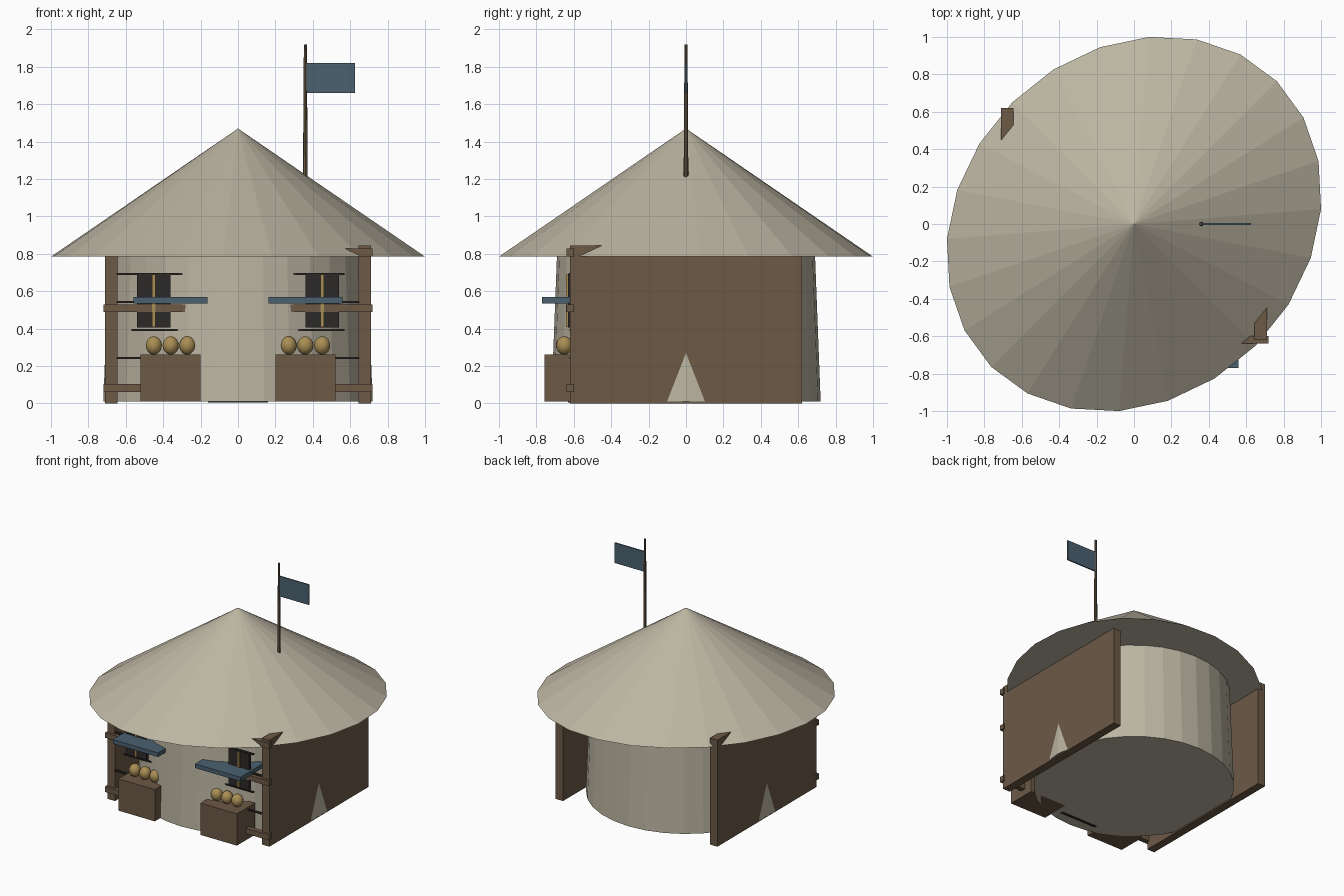
import bpy, bmesh
from math import radians
from mathutils import Matrix, Vector

if "Cube" in bpy.data.objects:
    bpy.data.objects.remove(bpy.data.objects["Cube"])


def material(name, rgb):
    m = bpy.data.materials.new(name)
    m.diffuse_color = (*rgb, 1)
    m.use_nodes = True
    m.node_tree.nodes["Principled BSDF"].inputs["Base Color"].default_value = m.diffuse_color
    return m


PLASTER = material("plaster", (0.50, 0.46, 0.36))
WOOD = material("wood", (0.15, 0.10, 0.062))
CLOTH = material("blue_cloth", (0.07, 0.12, 0.16))
GOLD = material("gold", (0.40, 0.27, 0.09))
DARK = material("dark", (0.025, 0.023, 0.02))


def finish(name, bm, mat, smooth=False):
    mesh = bpy.data.meshes.new(name)
    bm.to_mesh(mesh)
    bm.free()
    for p in mesh.polygons:
        p.use_smooth = smooth
    mesh.materials.append(mat)
    ob = bpy.data.objects.new(name, mesh)
    bpy.context.collection.objects.link(ob)
    return ob


def box(name, x, y, z, mat):
    """Box from (min, max) pairs on each axis."""
    bm = bmesh.new()
    size = [b - a for a, b in (x, y, z)]
    mid = Vector([(a + b) / 2 for a, b in (x, y, z)])
    bmesh.ops.create_cube(bm, size=1, matrix=Matrix.Translation(mid) @ Matrix.Diagonal((*size, 1)))
    return finish(name, bm, mat)


def cone(name, x, y, z, r1, r2, sides, mat, xform=Matrix()):
    bm = bmesh.new()
    bmesh.ops.create_cone(bm, cap_ends=True, segments=sides, radius1=r1, radius2=r2, depth=z[1] - z[0],
                          matrix=Matrix.Translation((x, y, (z[0] + z[1]) / 2)) @ xform)
    return finish(name, bm, mat)


# Round wall and the oval roof, whose long axis runs diagonally
cone("round_wall", 0, 0, (0.01, 0.79), 0.72, 0.69, 32, PLASTER)
cone("roof", 0, 0, (0.785, 1.47), 1, 0, 24, PLASTER,
     Matrix.Rotation(radians(45), 4, 'Z') @ Matrix.Diagonal((1.08, 0.92, 1, 1)))

# Flag on its tapered pole
cone("flag_pole", 0.36, 0, (1.17, 1.92), 0.013, 0.008, 8, WOOD)
box("flag", (0.365, 0.625), (-0.005, 0.005), (1.66, 1.82), CLOTH)

# Front rails and the thin plank lines behind them
for name, z in (("lower_rail", (0.06, 0.103)), ("middle_rail", (0.49, 0.53)), ("upper_rail", (0.785, 0.828))):
    box(name, (-0.72, 0.72), (-0.64, -0.60), z, WOOD)
for i, (x0, x1) in enumerate(((-0.65, 0.65), (-0.57, 0.57), (-0.65, 0.65), (-0.65, 0.57))):
    z = 0.243 + 0.15 * i
    box("plank_line", (x0, x1), (-0.624, -0.606), (z - 0.005, z + 0.005), DARK)

# Door slab sunk in the wall
box("door", (-0.16, 0.16), (-0.63, -0.61), (0.005, 0.45), DARK)

# Parts repeated on both sides
for side, s in (("left", -1), ("right", 1)):
    def span(a, b):
        return tuple(sorted((s * a, s * b)))

    box(side + "_side_panel", span(0.645, 0.71), (-0.62, 0.62), (0, 0.845), WOOD)
    box(side + "_window", span(0.36, 0.54), (-0.632, -0.61), (0.405, 0.695), DARK)
    box(side + "_window_bar", span(0.441, 0.459), (-0.642, -0.625), (0.41, 0.69), GOLD)
    box(side + "_awning", span(0.163, 0.56), (-0.77, -0.47), (0.535, 0.568), CLOTH)
    box(side + "_counter", span(0.20, 0.52), (-0.757, -0.53), (0.01, 0.262), WOOD)
    # Round fruit on the counter
    for x in (0.27, 0.36, 0.45):
        bm = bmesh.new()
        bmesh.ops.create_uvsphere(bm, u_segments=14, v_segments=10, radius=1,
                                  matrix=Matrix.Translation((s * x, -0.65, 0.31))
                                  @ Matrix.Diagonal((0.044, 0.044, 0.049, 1)))
        finish(side + "_fruit", bm, GOLD, True)
